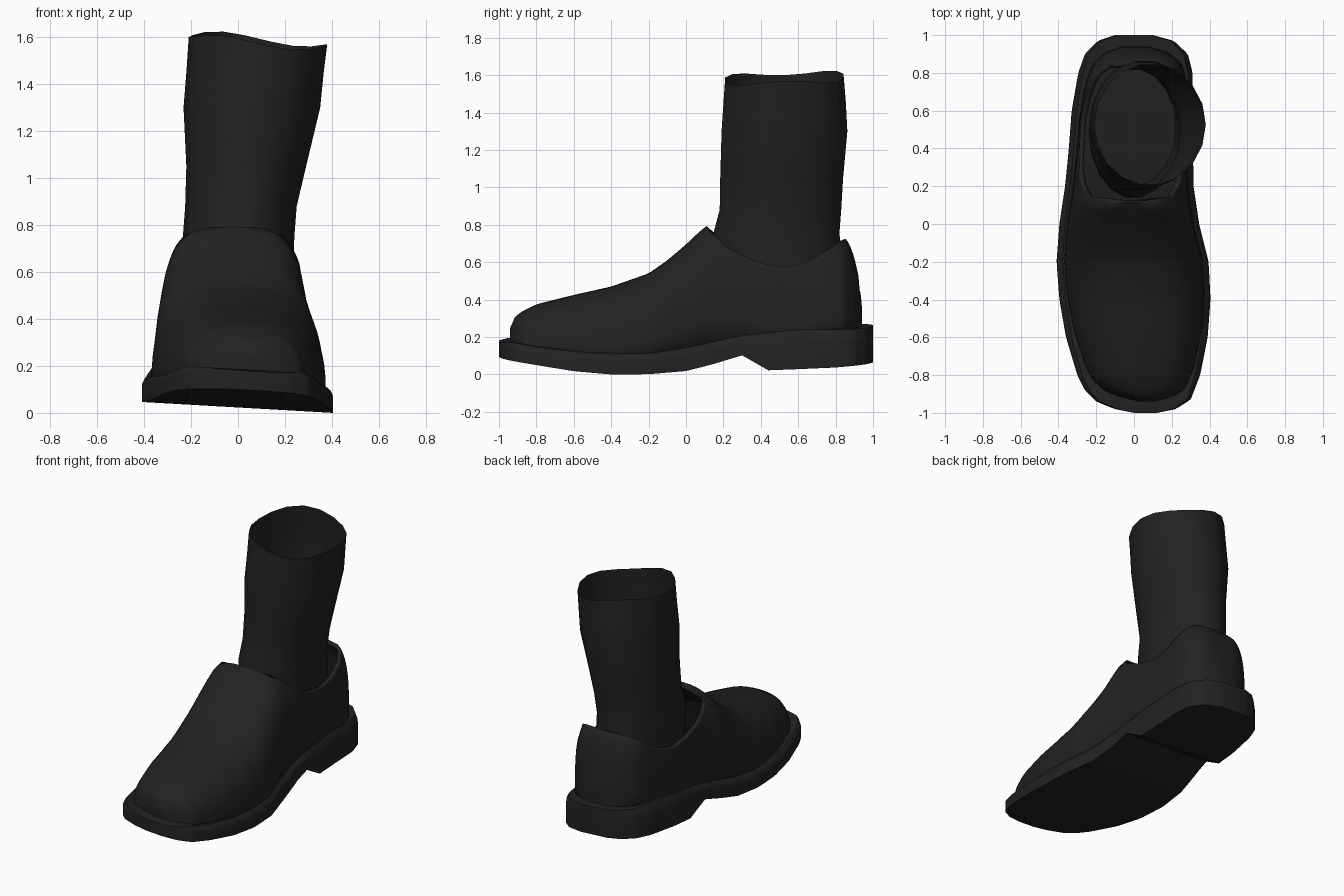
import bpy
import bmesh
import math

cube = bpy.data.objects.get("Cube")
if cube:
    bpy.data.objects.remove(cube, do_unlink=True)

black = bpy.data.materials.new("soft black")
black.use_nodes = True
black.diffuse_color = (0.016, 0.016, 0.016, 1)
black.node_tree.nodes["Principled BSDF"].inputs["Base Color"].default_value = black.diffuse_color


def lerp(table, v):
    """Piecewise linear lookup, clamped at both ends."""
    if v <= table[0][0]:
        return table[0][1]
    for (a, p), (b, q) in zip(table, table[1:]):
        if v <= b:
            return p + (q - p) * (v - a) / (b - a)
    return table[-1][1]


def soft(table, v, w=0.03):
    """Lookup with rounded corners."""
    return sum(lerp(table, v + d) for d in (-w, 0, w)) / 3


def loft(name, rings, closed, caps=False, angle=40):
    """Skin a list of equally long point rings."""
    bm = bmesh.new()
    rows = [[bm.verts.new(p) for p in ring] for ring in rings]
    count = len(rings[0])
    for r, s in zip(rows, rows[1:]):
        for i in range(count if closed else count - 1):
            j = (i + 1) % count
            bm.faces.new((r[i], r[j], s[j], s[i]))
    if caps:
        bm.faces.new(rows[0])
        bm.faces.new(rows[-1])
    return finish(name, bm, angle)


def finish(name, bm, angle):
    bmesh.ops.remove_doubles(bm, verts=bm.verts, dist=0.0005)
    bmesh.ops.dissolve_degenerate(bm, edges=bm.edges, dist=0.0002)
    bmesh.ops.recalc_face_normals(bm, faces=bm.faces)
    mesh = bpy.data.meshes.new(name)
    bm.to_mesh(mesh)
    bm.free()
    obj = bpy.data.objects.new(name, mesh)
    bpy.context.collection.objects.link(obj)
    mesh.materials.append(black)
    bpy.ops.object.select_all(action="DESELECT")
    obj.select_set(True)
    bpy.context.view_layer.objects.active = obj
    bpy.ops.object.shade_smooth_by_angle(angle=math.radians(angle))
    return obj


# Plan outline of the sole, as side positions along the length
right_edge = [(-1, 0), (-.98, -.1), (-.94, -.2), (-.88, -.26), (-.8, -.3), (-.6, -.36),
              (-.4, -.395), (-.2, -.41), (0, -.395), (.2, -.365), (.4, -.345), (.6, -.33),
              (.8, -.295), (.9, -.26), (.97, -.19), (1, -.1)]
left_edge = [(-1, .12), (-.98, .22), (-.93, .3), (-.8, .35), (-.6, .39), (-.4, .405),
             (-.2, .395), (0, .345), (.2, .315), (.6, .31), (.8, .31), (.9, .285),
             (.97, .21), (1, .1)]
# Height lines along the length
sole_bottom = [(-1, .1), (-.8, .07), (-.6, .04), (-.4, .023), (-.2, .024), (0, .038),
               (.15, .075), (.3, .12), (.44, .04), (.6, .046), (.8, .055), (1, .07)]
sole_top = [(-1, .18), (-.93, .19), (-.8, .165), (-.5, .135), (-.2, .135), (0, .16),
            (.3, .225), (.6, .255), (1, .26)]
upper_top = [(-.94, .23), (-.925, .3), (-.88, .335), (-.8, .375), (-.6, .425), (-.4, .47),
             (-.2, .54), (-.1, .61), (0, .695), (.1, .79), (.13, .8), (.5, .84),
             (.8, .79), (.85, .73), (.88, .69), (.92, .55), (.935, .45), (.94, .3)]
collar = [(.11, .8), (.14, .77), (.2, .695), (.3, .635), (.4, .595), (.53, .57),
          (.65, .6), (.75, .66), (.85, .73)]

# Sole with welt and heel, rolled slightly to one side
section = [(-1, 0), (-1, .65), (-.975, .85), (-.92, 1), (.92, 1), (.975, .85), (1, .65), (1, 0)]
STEPS = 80
stations = [-math.cos(math.pi * i / STEPS) for i in range(STEPS + 1)]
rings = []
for y in sorted(stations + [.3, .44]):
    lo, hi = lerp(right_edge, y), lerp(left_edge, y)
    mid, half = (lo + hi) / 2, (hi - lo) / 2
    zb, zt = lerp(sole_bottom, y), soft(sole_top, y)
    rings.append([(mid + half * u, y, zb + (zt - zb) * v - .057 * (mid + half * u))
                  for u, v in section])
loft("sole", rings, closed=True, caps=True, angle=35)

# Upper: arched sections, opened above the collar line
ARC = 14
halves = {-1: [], 1: []}
for t in stations:
    y = t * .94
    lo, hi = soft(right_edge, t, .01) + .04, soft(left_edge, t, .01) - .03
    mid, half = (lo + hi) / 2, (hi - lo) / 2
    base = (lerp(sole_bottom, y) + soft(sole_top, y)) / 2
    top = soft(upper_top, y, .012)
    n = 2.6 + 1.4 * min(1, max(0, (y + .3) / .6))
    reach = 1
    if collar[0][0] < y < collar[-1][0]:
        reach = min(1, (soft(collar, y, .015) - base) / (top - base))
    end = math.asin(reach ** (n / 2))
    for side, rows in halves.items():
        row = []
        for k in range(ARC + 1):
            a = end * k / ARC
            c = max(0, math.cos(a)) ** (2 / n)
            if k == ARC and reach == 1:
                c = 0
            row.append((mid + side * half * c, y, base + (top - base) * math.sin(a) ** (2 / n)))
        # close the toe and the heel with a flat strip
        flat = [(mid, y, p[2]) for p in row]
        if t == stations[0]:
            rows.append(flat)
        rows.append(row)
        if t == stations[-1]:
            rows.append(flat)

bm = bmesh.new()
for rows in halves.values():
    grid = [[bm.verts.new(p) for p in row] for row in rows]
    for r, s in zip(grid, grid[1:]):
        for k in range(ARC):
            bm.faces.new((r[k], r[k + 1], s[k + 1], s[k]))
upper = finish("upper", bm, 50)
wall = upper.modifiers.new("thickness", "SOLIDIFY")
wall.thickness = .025
wall.offset = -1

# Sock: open tube with a wavy top edge (height, x min, x max, y min, y max)
levels = [(.22, -.22, .22, .2, .82), (.6, -.24, .235, .135, .85), (.75, -.235, .24, .14, .825),
          (.88, -.225, .25, .175, .835), (1.05, -.22, .29, .178, .845),
          (1.3, -.232, .35, .185, .868), (1.45, -.22, .365, .195, .86),
          (1.585, -.21, .38, .205, .847)]
SIDES = 18
rings = []
for z, x0, x1, y0, y1 in levels:
    ring = []
    for i in range(SIDES):
        a = math.tau * i / SIDES
        wave = .015 * math.cos(3 * a) - .03 * math.cos(a) + .01 * math.sin(a)
        ring.append(((x0 + x1) / 2 + (x1 - x0) / 2 * math.cos(a),
                     (y0 + y1) / 2 + (y1 - y0) / 2 * math.sin(a),
                     z + (wave if z == levels[-1][0] else 0)))
    rings.append(ring)
loft("sock", rings, closed=True, angle=60)
